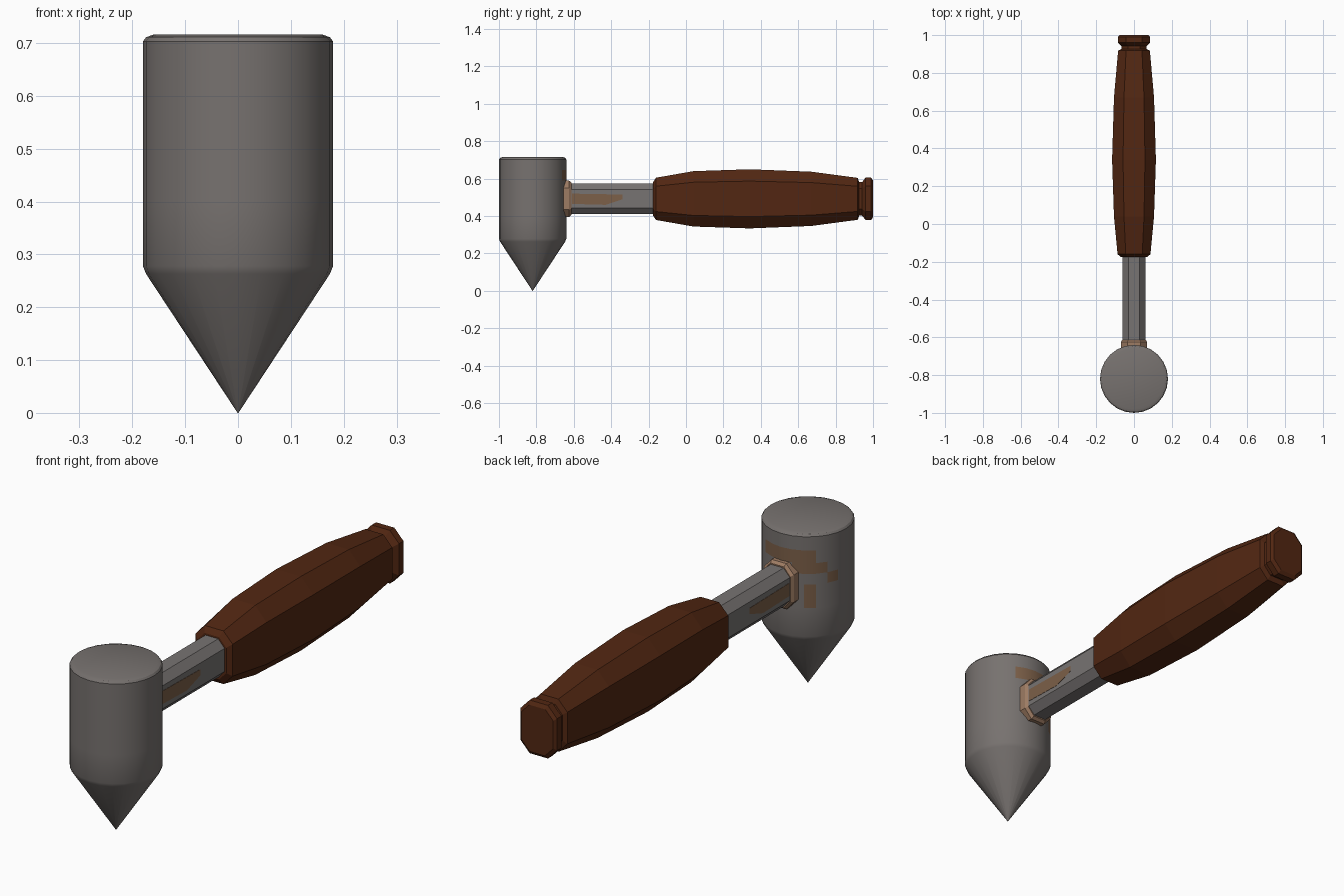
import bpy, bmesh, math

if "Cube" in bpy.data.objects:
    bpy.data.objects.remove(bpy.data.objects["Cube"])

def material(name, rgb):
    m = bpy.data.materials.new(name)
    m.diffuse_color = (*rgb, 1)
    m.use_nodes = True
    m.node_tree.nodes["Principled BSDF"].inputs["Base Color"].default_value = m.diffuse_color
    return m

STEEL = material("grey steel", (0.185, 0.168, 0.160))
SHAFT = material("shaft steel", (0.185, 0.172, 0.168))
RUST = material("brown rust", (0.20, 0.115, 0.065))
COLLAR = material("tan collar metal", (0.34, 0.20, 0.125))
WOOD = material("dark red wood", (0.085, 0.020, 0.006))
AXIS_Z = 0.492

def finish(bm, name, mats, smooth=False):
    bmesh.ops.recalc_face_normals(bm, faces=bm.faces[:])
    me = bpy.data.meshes.new(name)
    bm.to_mesh(me)
    bm.free()
    ob = bpy.data.objects.new(name, me)
    bpy.context.collection.objects.link(ob)
    for m in mats:
        me.materials.append(m)
    if smooth:
        bpy.ops.object.select_all(action='DESELECT')
        ob.select_set(True)
        bpy.context.view_layer.objects.active = ob
        bpy.ops.object.shade_smooth_by_angle(angle=math.radians(32))
    return ob

def loft(bm, rings):
    loops = [[bm.verts.new(p) for p in ring] for ring in rings]
    n = len(loops[0])
    for a, b in zip(loops, loops[1:]):
        for i in range(n):
            j = (i + 1) % n
            bm.faces.new((a[i], a[j], b[j], b[i]))
    bm.faces.new(loops[0])
    bm.faces.new(loops[-1])

def octagon(y, h, w):
    # tall octagon with flat top, bottom and sides
    a, b = 0.5 * w, 0.6 * h
    pts = [(a, h), (w, b), (w, -b), (a, -h), (-a, -h), (-w, -b), (-w, b), (-a, h)]
    return [(x, y, AXIS_Z + z) for x, z in pts]

def bar(name, profile, mat):
    bm = bmesh.new()
    loft(bm, [octagon(y, h, w) for y, h, w in profile])
    return finish(bm, name, [mat])

# head: turned cylinder with a pointed bottom
R, CY, SEG = 0.18, -0.82, 24
profile = [(0.0008, 0), (0.174, 0.263), (R, 0.278), (R, 0.40), (R, 0.455), (R, 0.50),
           (R, 0.545), (R, 0.59), (R, 0.645), (R, 0.703), (0.174, 0.711), (0.16, 0.716)]
bm = bmesh.new()
loft(bm, [[(r * math.cos(2 * math.pi * i / SEG), CY + r * math.sin(2 * math.pi * i / SEG), z)
           for i in range(SEG)] for r, z in profile])

# rust patches on the handle side of the head: (angle from, to, z from, to)
patches = [(90, 135, 0.59, 0.645), (105, 150, 0.545, 0.59), (120, 135, 0.40, 0.50),
           (150, 165, 0.50, 0.545), (60, 90, 0.59, 0.645)]
for f in bm.faces:
    c = f.calc_center_median()
    ang = math.degrees(math.atan2(c.y - CY, c.x)) % 360
    if len(f.verts) == 4 and any(a < ang < b and lo < c.z < hi for a, b, lo, hi in patches):
        f.material_index = 1
finish(bm, "hammer_head", [STEEL, RUST], smooth=True)

# collar where the shaft meets the head
bar("shaft_collar", [(-0.70, 0.097, 0.07), (-0.625, 0.097, 0.07), (-0.613, 0.087, 0.062)], COLLAR)

# metal shaft
bar("metal_shaft", [(-0.70, 0.082, 0.06), (-0.10, 0.082, 0.06)], SHAFT)

# thin rust plates on both flat sides of the shaft
for side, name in ((1, "right"), (-1, "left")):
    outline = [(-0.61, 0.465), (-0.43, 0.46), (-0.34, 0.49), (-0.34, 0.515), (-0.61, 0.52)]
    bm = bmesh.new()
    loft(bm, [[(side * x, y, z) for y, z in outline] for x in (0.058, 0.0612)])
    finish(bm, "shaft_rust_" + name, [RUST])

# wooden grip with grooved end knob
bar("wooden_grip", [
    (-0.176, 0.090, 0.068), (-0.160, 0.113, 0.087), (0.04, 0.148, 0.106), (0.34, 0.158, 0.116),
    (0.67, 0.145, 0.106), (0.918, 0.112, 0.084), (0.926, 0.090, 0.066), (0.942, 0.090, 0.066),
    (0.960, 0.113, 0.086), (0.990, 0.113, 0.086), (1.0, 0.098, 0.075)], WOOD)
